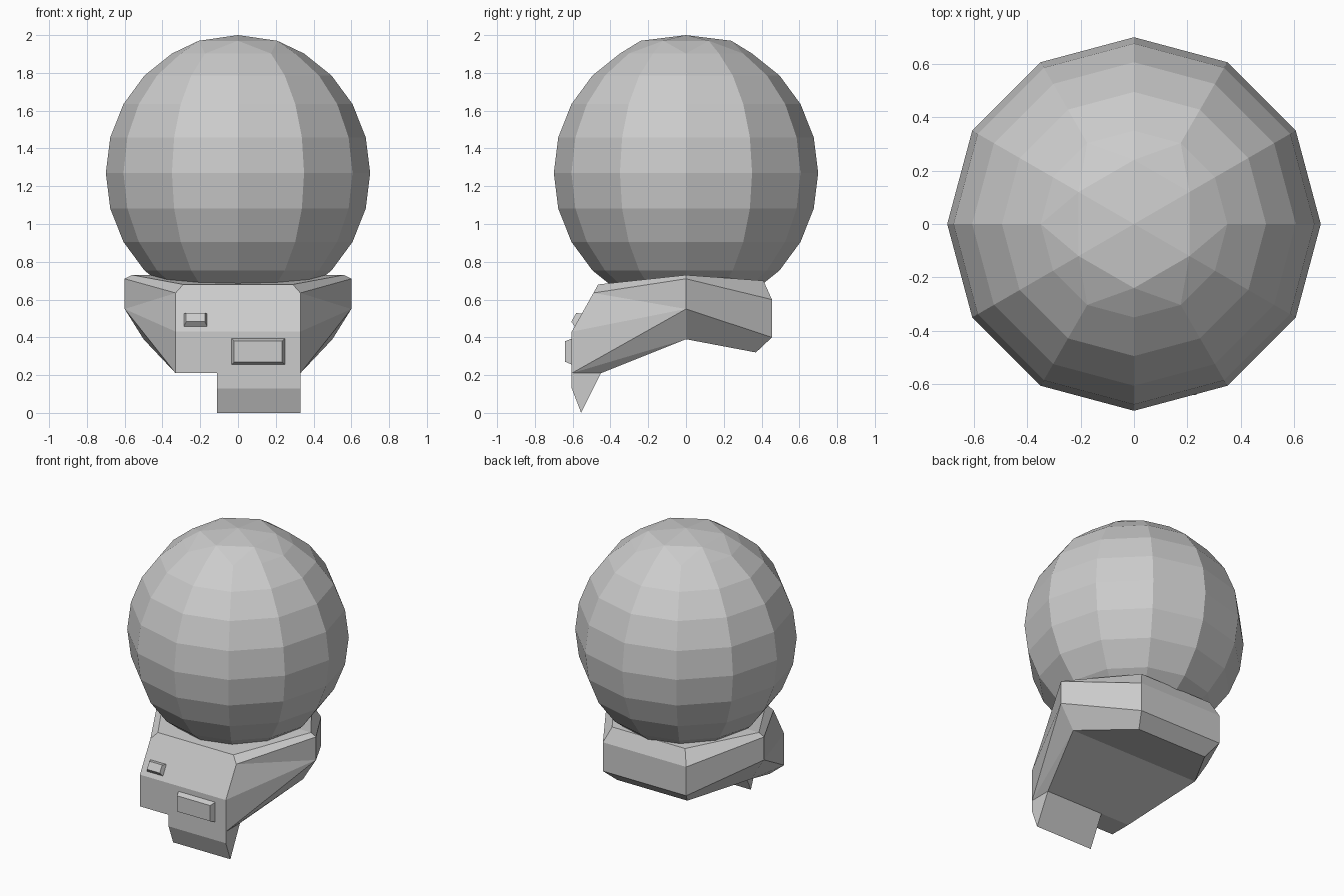
import bpy, bmesh
from math import sin, cos, pi, radians
from mathutils import Vector, Matrix

if "Cube" in bpy.data.objects:
    bpy.data.objects.remove(bpy.data.objects["Cube"])


def make(name, verts, faces):
    bm = bmesh.new()
    vs = [bm.verts.new(v) for v in verts]
    for f in faces:
        bm.faces.new([vs[i] for i in f])
    bmesh.ops.remove_doubles(bm, verts=bm.verts, dist=1e-5)
    bmesh.ops.recalc_face_normals(bm, faces=bm.faces)
    me = bpy.data.meshes.new(name)
    bm.to_mesh(me)
    bm.free()
    ob = bpy.data.objects.new(name, me)
    bpy.context.collection.objects.link(ob)
    return ob


# Globe: 12-sided rings, six-sided caps at both poles
def globe(cz=1.27, rx=0.70, rz=0.73, n=12):
    verts, faces = [], []
    for k in range(2, 11):
        a = k * pi / 12
        for j in range(n):
            t = 2 * pi * j / n
            verts.append((rx * sin(a) * cos(t), rx * sin(a) * sin(t), cz + rz * cos(a)))
    for k in range(8):
        for j in range(n):
            j2 = (j + 1) % n
            faces.append((k * n + j, k * n + j2, (k + 1) * n + j2, (k + 1) * n + j))
    for s, base in ((1, 0), (-1, 8 * n)):
        c = len(verts)
        for j in range(6):
            t = radians(30 + 60 * j)
            verts.append((0.24 * cos(t), 0.24 * sin(t), cz + s * 0.70))
        verts.append((0, 0, cz + s * rz))
        for j in range(6):
            m, j2 = 2 * j + 1, (j + 1) % 6
            r = [base + (m + d) % n for d in (-1, 0, 1)]
            faces += [(r[0], r[1], c + j), (r[1], r[2], c + j),
                      (r[2], c + j2, c + j), (c + j, c + j2, c + 6)]
    return make("globe", verts, faces)


globe()

# Collar: front, side and back cross-sections, mirrored left to right
front = [(.29, -.465, .68), (.33, -.49, .635), (.33, -.605, .43), (.33, -.605, .21), (.33, -.45, .21)]
side = [(.56, 0, .73), (.60, 0, .71), (.60, 0, .55), (.50, 0, .39)]
back = [(.28, .41, .70), (.32, .455, .60), (.32, .455, .40), (.27, .37, .32)]
half = front + side + back
mirror = [(-x, y, z) for x, y, z in half]
N = len(half)
panels = [(0, 1, 6, 5), (1, 7, 6), (1, 2, 7), (2, 3, 7), (3, 8, 7), (3, 4, 8),
          (5, 6, 10, 9), (6, 7, 11, 10), (7, 8, 12, 11)]
faces = panels + [tuple(i + N for i in p) for p in panels]
# strips joining the two halves: front plate, underside, back and top
loop = [5, 0, 1, 2, 3, 4, 8, 12, 11, 10, 9, 5]
faces += [(a, b, b + N, a + N) for a, b in zip(loop, loop[1:])]
make("collar", half + mirror, faces)

# Front tab: wedge profile hanging from the right part of the plate
prof = [(-.605, .21), (-.605, .13), (-.555, 0), (-.45, .21)]
tab = [(x, y, z) for x in (-.11, .33) for y, z in prof]
make("front_tab", tab, [(0, 1, 2, 3), (4, 5, 6, 7)] +
     [(i, (i + 1) % 4, (i + 1) % 4 + 4, i + 4) for i in range(4)])


# Raised blocks with sloped edges, facing forward
def block(name, pos, w, h, depth, inset, tilt=0):
    verts = []
    for y, d in ((0.01, 0), (-depth, inset)):
        a, b = w / 2 - d, h / 2 - d
        verts += [(-a, y, -b), (a, y, -b), (a, y, b), (-a, y, b)]
    m = Matrix.Translation(Vector(pos)) @ Matrix.Rotation(radians(tilt), 4, 'X')
    make(name, [m @ Vector(v) for v in verts], [(0, 1, 2, 3), (4, 5, 6, 7)] +
         [(i, (i + 1) % 4, (i + 1) % 4 + 4, i + 4) for i in range(4)])


block("large_block", (.107, -.605, .325), .29, .145, .035, .018)
block("small_block", (-.225, -.570, .492), .13, .085, .028, .016, -30)
